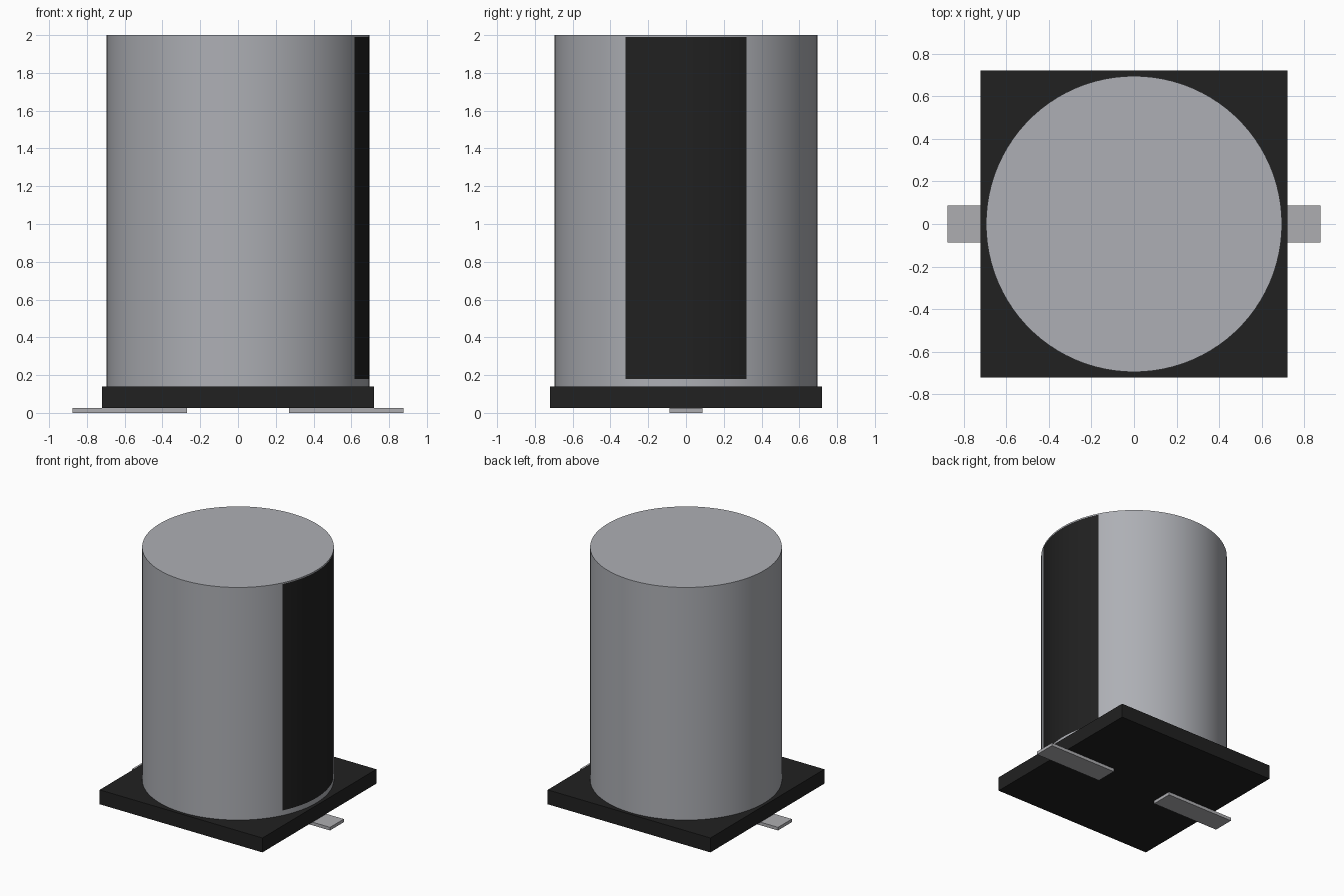
import bpy, bmesh, math

old = bpy.data.objects.get("Cube")
if old:
    bpy.data.objects.remove(old, do_unlink=True)


def material(name, color):
    m = bpy.data.materials.new(name)
    m.use_nodes = True
    m.diffuse_color = (*color, 1)
    m.node_tree.nodes["Principled BSDF"].inputs["Base Color"].default_value = (*color, 1)
    return m


silver = material("silver aluminium", (0.42, 0.43, 0.46))
black = material("black plastic", (0.015, 0.015, 0.015))
tin = material("tinned metal", (0.42, 0.42, 0.44))


def box(name, low, high, mat):
    size = [b - a for a, b in zip(low, high)]
    center = [(a + b) / 2 for a, b in zip(low, high)]
    bpy.ops.mesh.primitive_cube_add(size=1, location=center)
    ob = bpy.context.object
    ob.name = name
    ob.scale = size
    bpy.ops.object.transform_apply(location=False, rotation=False, scale=True)
    ob.data.materials.append(mat)
    return ob


# Square base and the two flat leads beneath it
box("base", (-0.72, -0.72, 0.025), (0.72, 0.72, 0.14), black)
box("left_lead", (0.27, -0.087, 0), (0.875, 0.087, 0.025), tin)
box("right_lead", (-0.875, -0.087, 0), (-0.27, 0.087, 0.025), tin)

# Can: stacked rings, with the polarity stripe as faces on the +x side
RADIUS, SIDES, STRIPE_HALF = 0.695, 92, 7
bm = bmesh.new()
rings = [[bm.verts.new((RADIUS * math.cos(math.tau * i / SIDES),
                        RADIUS * math.sin(math.tau * i / SIDES), z))
          for i in range(SIDES)] for z in (0.14, 0.18, 1.99, 2)]
for level in range(3):
    for i in range(SIDES):
        j = (i + 1) % SIDES
        f = bm.faces.new((rings[level][i], rings[level][j],
                          rings[level + 1][j], rings[level + 1][i]))
        striped = i < STRIPE_HALF or i >= SIDES - STRIPE_HALF
        f.material_index = int(level == 1 and striped)
bm.faces.new(rings[-1])
bm.faces.new(rings[0][::-1])
mesh = bpy.data.meshes.new("can")
bm.to_mesh(mesh)
bm.free()
mesh.materials.append(silver)
mesh.materials.append(black)
can = bpy.data.objects.new("can", mesh)
bpy.context.collection.objects.link(can)
bpy.ops.object.select_all(action="DESELECT")
can.select_set(True)
bpy.context.view_layer.objects.active = can
bpy.ops.object.shade_smooth_by_angle(angle=math.radians(30))
